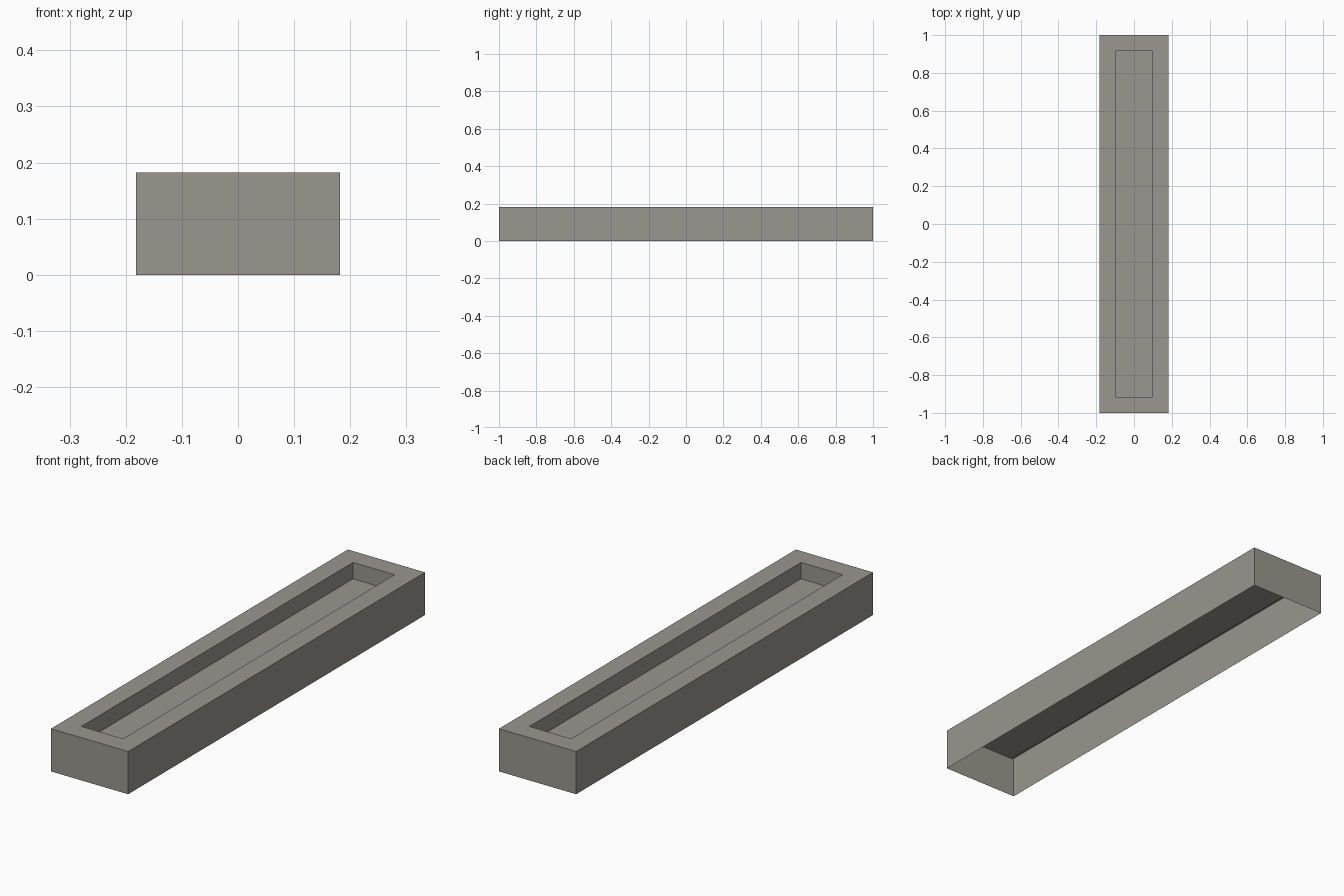
import bpy, bmesh

if "Cube" in bpy.data.objects:
    bpy.data.objects.remove(bpy.data.objects["Cube"])

HX, HY, H = 0.182, 1.0, 0.182      # outer half sizes and height
IX, IY, DEPTH = 0.098, 0.915, 0.07  # recess half sizes and depth

stone = bpy.data.materials.new("warm grey stone")
stone.diffuse_color = (0.319, 0.309, 0.27, 1)
stone.use_nodes = True
stone.node_tree.nodes["Principled BSDF"].inputs["Base Color"].default_value = stone.diffuse_color

bm = bmesh.new()


def ring(hx, hy, z):
    return [bm.verts.new((sx * hx, sy * hy, z))
            for sx, sy in ((-1, -1), (1, -1), (1, 1), (-1, 1))]


# open-bottomed shell: outer walls, top rim, recess walls
rings = [ring(HX, HY, 0), ring(HX, HY, H), ring(IX, IY, H), ring(IX, IY, H - DEPTH)]
for a, b in zip(rings, rings[1:]):
    for i in range(4):
        j = (i + 1) % 4
        bm.faces.new((a[i], a[j], b[j], b[i]))
# recess floor
bm.faces.new(rings[-1])

mesh = bpy.data.meshes.new("trough")
bm.to_mesh(mesh)
bm.free()
mesh.materials.append(stone)
trough = bpy.data.objects.new("trough", mesh)
bpy.context.collection.objects.link(trough)
